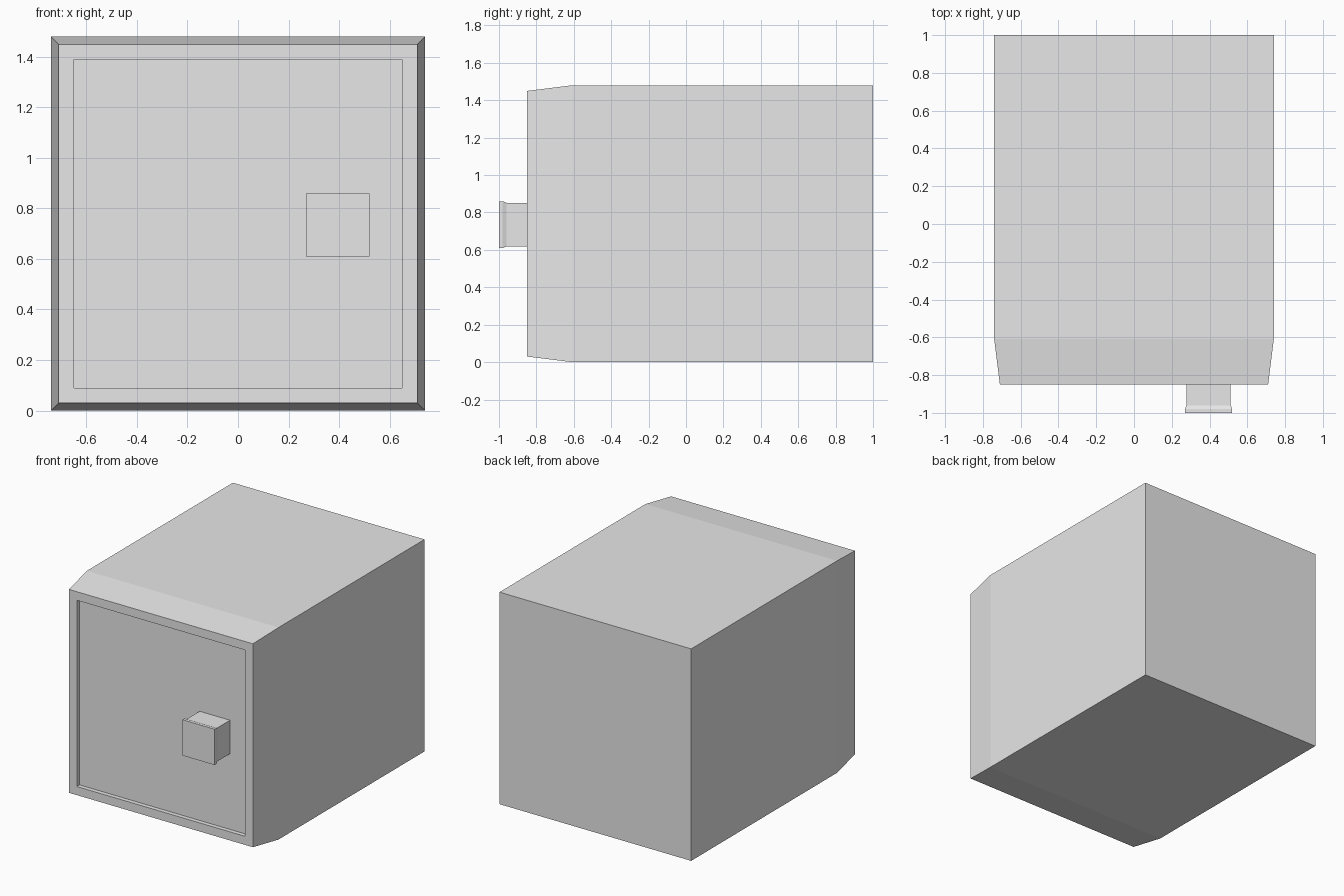
import bpy
import bmesh

cube = bpy.data.objects.get("Cube")
if cube:
    bpy.data.objects.remove(cube, do_unlink=True)

grey = bpy.data.materials.new("light_grey")
grey.use_nodes = True
grey.diffuse_color = (0.8, 0.8, 0.8, 1)
grey.node_tree.nodes["Principled BSDF"].inputs["Base Color"].default_value = (0.8, 0.8, 0.8, 1)


def square_loft(name, centre, sections):
    """Join square sections, each (y, half width), into one closed solid."""
    cx, cz = centre
    bm = bmesh.new()
    rings = [[bm.verts.new((cx + sx * h, y, cz + sz * h))
              for sx, sz in ((-1, -1), (1, -1), (1, 1), (-1, 1))]
             for y, h in sections]
    for a, b in zip(rings, rings[1:]):
        for i in range(4):
            j = (i + 1) % 4
            bm.faces.new((a[i], a[j], b[j], b[i]))
    bm.faces.new(rings[0])
    bm.faces.new(rings[-1])
    bmesh.ops.recalc_face_normals(bm, faces=bm.faces)
    mesh = bpy.data.meshes.new(name)
    bm.to_mesh(mesh)
    bm.free()
    mesh.materials.append(grey)
    obj = bpy.data.objects.new(name, mesh)
    bpy.context.collection.objects.link(obj)
    return obj


# Box with a tapered front, a flat rim and a shallow recessed panel
square_loft("cabinet_body", (0, 0.74),
            [(1, 0.74), (-0.61, 0.74), (-0.85, 0.71), (-0.85, 0.65), (-0.82, 0.65)])

# Square knob with a slightly flared head
square_loft("door_knob", (0.395, 0.735),
            [(-0.815, 0.117), (-0.96, 0.117), (-0.98, 0.125), (-1, 0.125)])
